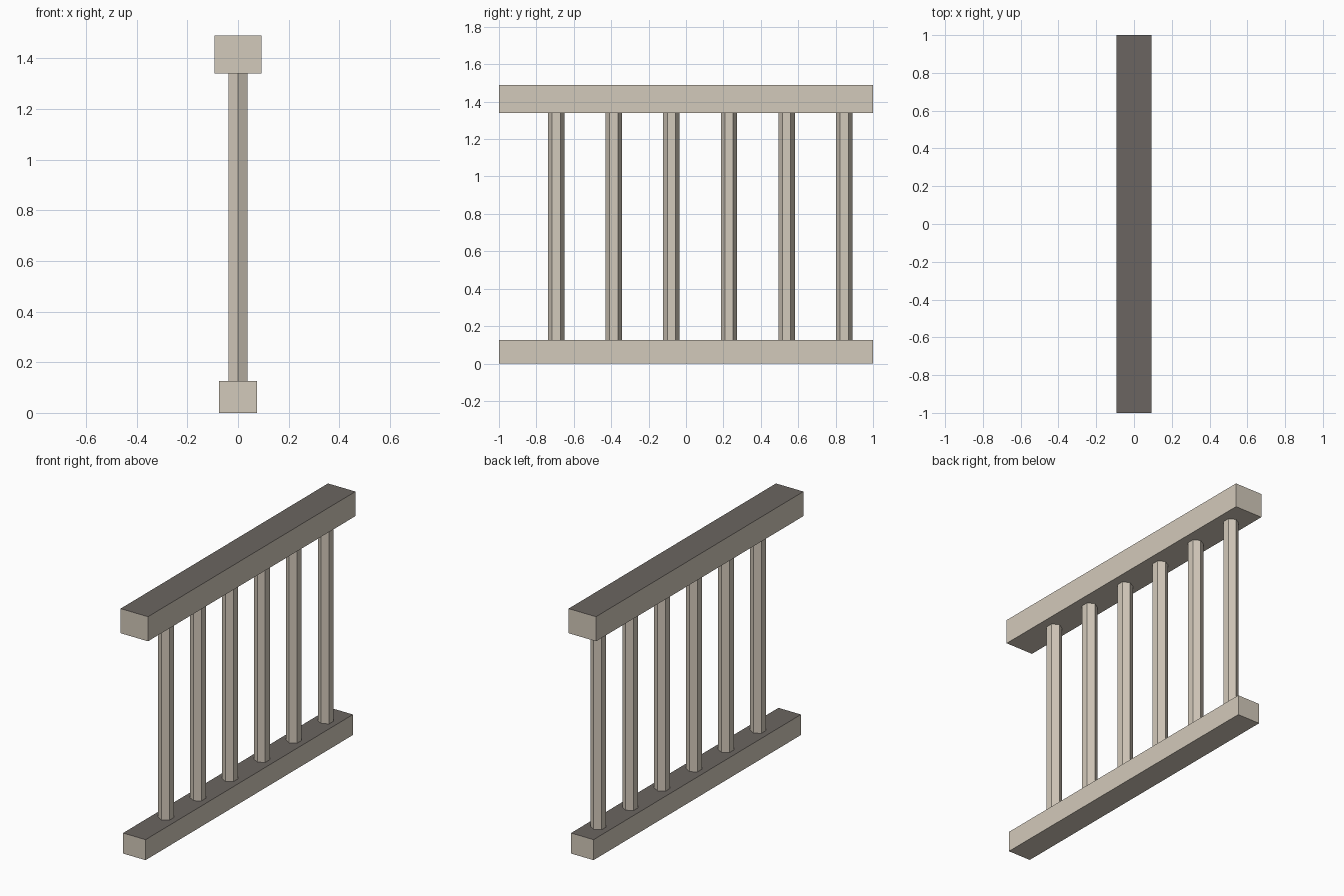
import bpy
import bmesh
from mathutils import Matrix

if "Cube" in bpy.data.objects:
    bpy.data.objects.remove(bpy.data.objects["Cube"])


def material(name, rgb):
    mat = bpy.data.materials.new(name)
    mat.diffuse_color = (*rgb, 1.0)
    mat.use_nodes = True
    mat.node_tree.nodes["Principled BSDF"].inputs["Base Color"].default_value = mat.diffuse_color
    return mat


LIGHT = material("light_stone", (0.65, 0.585, 0.495))
DARK = material("dark_stone", (0.146, 0.13, 0.119))


def finish(name, bm, mats):
    mesh = bpy.data.meshes.new(name)
    bm.to_mesh(mesh)
    bm.free()
    for mat in mats:
        mesh.materials.append(mat)
    obj = bpy.data.objects.new(name, mesh)
    bpy.context.collection.objects.link(obj)


def rail(name, half_width, z0, z1):
    """Box running along y with a dark upper face."""
    bm = bmesh.new()
    bmesh.ops.create_cube(bm, size=1.0)
    bmesh.ops.scale(bm, vec=(2 * half_width, 2.0, z1 - z0), verts=bm.verts)
    bmesh.ops.translate(bm, vec=(0, 0, (z0 + z1) / 2), verts=bm.verts)
    bm.normal_update()
    for face in bm.faces:
        face.material_index = 1 if face.normal.z > 0.5 else 0
    finish(name, bm, (LIGHT, DARK))


def baluster(name, y, z0, z1, radius):
    """Six-sided post with corners pointing along y."""
    bm = bmesh.new()
    bmesh.ops.create_cone(bm, cap_ends=True, segments=6,
                          radius1=radius, radius2=radius, depth=z1 - z0,
                          matrix=Matrix.Translation((0, y, (z0 + z1) / 2)))
    finish(name, bm, (LIGHT,))


# Rails
BASE_TOP, HANDRAIL_BOTTOM = 0.125, 1.34
rail("base_rail", 0.076, 0.0, BASE_TOP)
rail("handrail", 0.0925, HANDRAIL_BOTTOM, 1.49)

# Evenly spaced balusters, set slightly off centre along the rails
for i in range(6):
    baluster(f"baluster_{i + 1}", -0.694 + i * 0.308, BASE_TOP, HANDRAIL_BOTTOM, 0.044)
